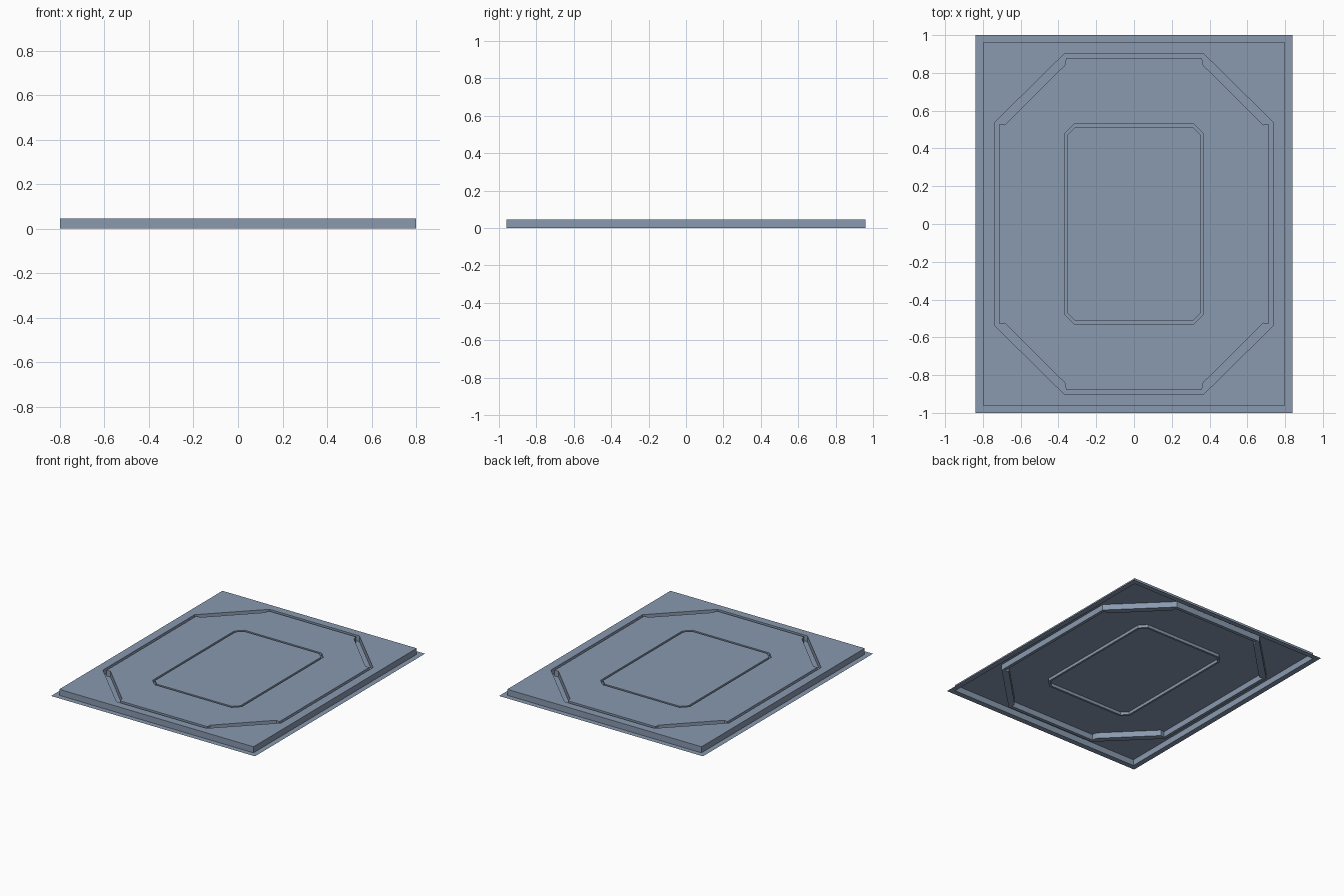
import bpy
import bmesh

cube = bpy.data.objects.get("Cube")
if cube:
    bpy.data.objects.remove(cube, do_unlink=True)

# Single painted-metal colour
steel = bpy.data.materials.new("blue_grey")
steel.use_nodes = True
COLOUR = (0.25, 0.32, 0.43, 1)
steel.diffuse_color = COLOUR
steel.node_tree.nodes["Principled BSDF"].inputs["Base Color"].default_value = COLOUR

TOP = 0.045


def outline(quadrant):
    """Mirror the corner points of one quadrant into a counter-clockwise loop."""
    q = list(quadrant)  # ordered from the side (+x) to the end (+y)
    back = q[::-1]
    return (q + [(-x, y) for x, y in back]
            + [(-x, -y) for x, y in q] + [(x, -y) for x, y in back])


def add_loop(bm, points, z):
    verts = [bm.verts.new((x, y, z)) for x, y in points]
    edges = [bm.edges.new((verts[i - 1], v)) for i, v in enumerate(verts)]
    return verts, edges


def flat(bm, z, *loops):
    """Fill a level face between an outer loop and an optional hole."""
    edges = [e for pts in loops for e in add_loop(bm, pts, z)[1]]
    filled = bmesh.ops.triangle_fill(bm, edges=edges, use_beauty=True,
                                     normal=(0, 0, 1))
    for f in filled["geom"]:
        if isinstance(f, bmesh.types.BMFace):
            f.normal_update()
            if f.normal.z < 0:
                f.normal_flip()


def wall(bm, points, z0, z1, inward=False):
    """Upright strip along a loop."""
    low, _ = add_loop(bm, points, z0)
    high, _ = add_loop(bm, points, z1)
    for i in range(len(low)):
        quad = (low[i - 1], low[i], high[i], high[i - 1])
        bm.faces.new(quad[::-1] if inward else quad)


def finish(name, bm):
    bmesh.ops.remove_doubles(bm, verts=bm.verts, dist=0.0001)
    mesh = bpy.data.meshes.new(name)
    bm.to_mesh(mesh)
    bm.free()
    mesh.materials.append(steel)
    bpy.context.collection.objects.link(bpy.data.objects.new(name, mesh))


def panel(name, *loops):
    bm = bmesh.new()
    flat(bm, TOP, *loops)
    finish(name, bm)


def groove(name, outer, inner, floor):
    bm = bmesh.new()
    flat(bm, floor, outer, inner)
    wall(bm, outer, floor, TOP, inward=True)
    wall(bm, inner, floor, TOP)
    finish(name, bm)


# Outlines, from the rim inwards
rim = outline([(0.84, 1.0)])
box = outline([(0.80, 0.96)])
octagon_out = outline([(0.735, 0.54), (0.37, 0.90)])
octagon_in = outline([(0.713, 0.53), (0.683, 0.525), (0.367, 0.84), (0.36, 0.875)])
centre_out = outline([(0.367, 0.48), (0.317, 0.53)])
centre_in = outline([(0.352, 0.473), (0.31, 0.514)])

# Thin flange and upright skirt
bm = bmesh.new()
flat(bm, 0, rim, box)
wall(bm, box, 0, TOP)
finish("flange_and_skirt", bm)

# Raised sheet, split by two pressed grooves
panel("border_panel", box, octagon_out)
groove("octagon_groove", octagon_out, octagon_in, 0.002)
panel("middle_panel", octagon_in, centre_out)
groove("centre_groove", centre_out, centre_in, 0.023)
panel("centre_panel", centre_in)
